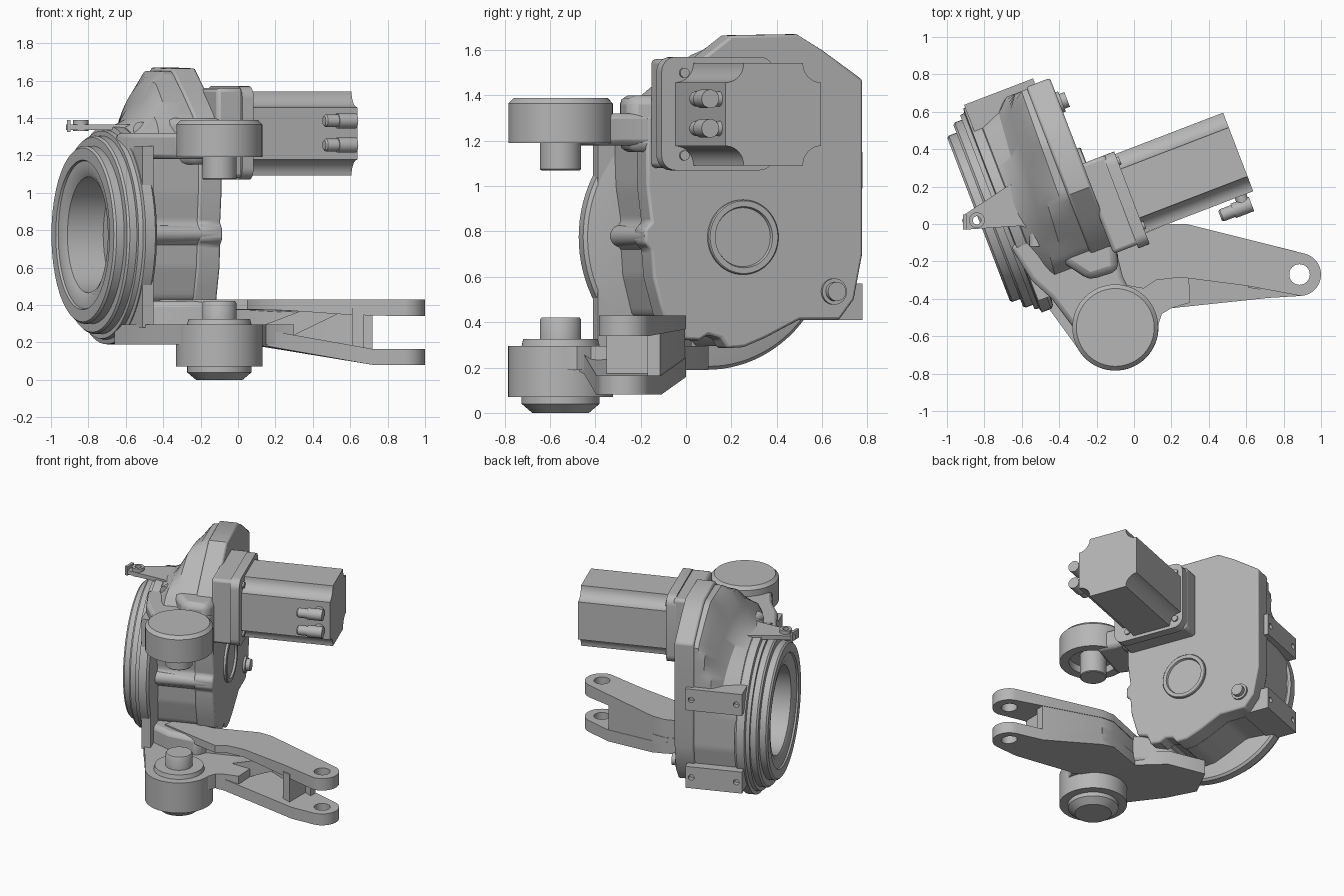
import bpy, bmesh, math
from mathutils import Vector

if "Cube" in bpy.data.objects:
    bpy.data.objects.remove(bpy.data.objects["Cube"])

mat = bpy.data.materials.new("cast grey metal")
mat.use_nodes = True
GREY = (0.47, 0.47, 0.47, 1)
mat.diffuse_color = GREY
mat.node_tree.nodes["Principled BSDF"].inputs["Base Color"].default_value = GREY

TURN = math.radians(21)   # the gearbox and motor axis is turned about z
AXIS_V, AXIS_Z = 0.32, 0.775


def shade(ob):
    bpy.ops.object.select_all(action='DESELECT')
    ob.select_set(True)
    bpy.context.view_layer.objects.active = ob
    bpy.ops.object.shade_smooth_by_angle(angle=math.radians(32))


def finish(name, bm, turned=False, bevel=0.0):
    bmesh.ops.remove_doubles(bm, verts=bm.verts, dist=1e-5)
    bmesh.ops.recalc_face_normals(bm, faces=bm.faces)
    me = bpy.data.meshes.new(name)
    bm.to_mesh(me)
    bm.free()
    ob = bpy.data.objects.new(name, me)
    bpy.context.collection.objects.link(ob)
    me.materials.append(mat)
    if turned:
        ob.rotation_euler.z = TURN
    shade(ob)
    if bevel:
        m = ob.modifiers.new("edge", 'BEVEL')
        m.width, m.segments, m.limit_method = bevel, 2, 'ANGLE'
        m.angle_limit = math.radians(40)
    return ob


def place(axis, a, b, h):
    """Point (a, b) of a profile at height h along the chosen axis."""
    return {'z': (a, b, h), 'x': (h, a, b), 'y': (a, h, b)}[axis]


def skin(bm, rings, caps=True):
    vs = [[bm.verts.new(p) for p in r] for r in rings]
    n = len(vs[0])
    for r, s in zip(vs, vs[1:]):
        for i in range(n):
            j = (i + 1) % n
            bm.faces.new((r[i], r[j], s[j], s[i]))
    if caps:
        bm.faces.new(vs[0])
        bm.faces.new(vs[-1])


def prism(name, pts, lo, hi, axis='z', turned=False, bevel=0.0):
    """Extruded outline; lo and hi may be functions of the point's x."""
    f = lambda h, p: h(p[0]) if callable(h) else h
    bm = bmesh.new()
    skin(bm, [[place(axis, *p, f(h, p)) for p in pts] for h in (lo, hi)])
    return finish(name, bm, turned, bevel)


def lathe(name, profile, centre, axis='z', turned=False, n=64, caps=True):
    """Turned part from (height, radius) pairs."""
    bm = bmesh.new()
    skin(bm, [[place(axis, centre[0] + r * math.cos(2 * math.pi * i / n),
                     centre[1] + r * math.sin(2 * math.pi * i / n), h)
               for i in range(n)] for h, r in profile], caps)
    return finish(name, bm, turned)


def drill(ob, holes, r, lo, hi, axis='z', turned=False):
    for c in holes:
        cutter = lathe("hole_cutter", [(lo, r), (hi, r)], c, axis, turned, 32)
        cutter.hide_render = True
        m = ob.modifiers.new("hole", 'BOOLEAN')
        m.object, m.solver = cutter, 'EXACT'
        bpy.context.view_layer.objects.active = ob
        bpy.ops.object.modifier_apply(modifier=m.name)
        bpy.data.objects.remove(cutter)
    shade(ob)


def rect(a0, a1, b0, b1):
    return [(a0, b0), (a1, b0), (a1, b1), (a0, b1)]


def arc(c, r, a0, a1, n=10):
    return [(c[0] + r * math.cos(math.radians(a0 + (a1 - a0) * i / n)),
             c[1] + r * math.sin(math.radians(a0 + (a1 - a0) * i / n))) for i in range(n + 1)]


# Gearbox cover
outline = [(0.27, 1.665), (0.58, 1.67), (0.70, 1.60), (0.89, 1.47), (0.89, 0.70), (0.85, 0.50),
           (0.78, 0.41), (0.59, 0.41), (0.43, 0.33), (0.33, 0.29), (0.25, 0.285), (0.22, 0.33),
           (0.16, 0.345), (0.12, 0.32), (0.05, 0.325), (0.02, 0.40), (-0.05, 0.42), (-0.07, 0.49),
           (-0.10, 0.60), (-0.11, 0.72), (-0.14, 0.75), (-0.14, 0.81), (-0.11, 0.84),
           (-0.13, 1.00), (-0.13, 1.30), (-0.05, 1.42), (0.10, 1.54)]
prism("gearbox_cover", outline, -0.275, -0.14, 'x', True, 0.012)


def reach(ang):
    """Distance from the hub axis to the cover outline in one direction."""
    d = Vector((math.cos(ang), math.sin(ang)))
    best = 0.0
    for p, q in zip(outline, outline[1:] + outline[:1]):
        a = Vector((p[0] - AXIS_V, p[1] - AXIS_Z))
        e = Vector((q[0] - p[0], q[1] - p[1]))
        det = d.x * e.y - d.y * e.x
        if abs(det) > 1e-9:
            t = (a.x * e.y - a.y * e.x) / det
            s = (a.x * d.y - a.y * d.x) / det
            if t > 0 and -1e-6 <= s <= 1 + 1e-6:
                best = max(best, t)
    return best


# Housing fairing from the cover down to the round hub, shorter at the rear
bm = bmesh.new()
rings = []
for u, cap, skew in ((-0.265, 2, 0), (-0.32, 0.92, 0.02), (-0.39, 0.82, 0.06), (-0.45, 0.71, 0.07),
                     (-0.51, 0.62, 0.06), (-0.57, 0.585, 0), (-0.58, 0.5, 0)):
    rings.append([])
    for i in range(144):
        a = 2 * math.pi * i / 144
        r = min(0.98 * reach(a), cap)
        rings[-1].append((u + skew * math.cos(a), AXIS_V + r * math.cos(a), AXIS_Z + r * math.sin(a)))
skin(bm, rings, False)
finish("housing_fairing", bm, True)

# Hub with stepped rings and an open bore
hub = [(-0.35, 0.001), (-0.35, 0.31), (-0.735, 0.31), (-0.755, 0.345), (-0.755, 0.395), (-0.767, 0.40),
       (-0.767, 0.465), (-0.755, 0.476), (-0.712, 0.476), (-0.712, 0.52), (-0.70, 0.53), (-0.66, 0.53),
       (-0.66, 0.555), (-0.635, 0.56), (-0.63, 0.585), (-0.575, 0.585), (-0.56, 0.57), (-0.53, 0.40)]
lathe("hub", hub, (AXIS_V, AXIS_Z), 'x', True, 96)

# Cover details
lathe("cover_ring", [(-0.15, 0.165), (-0.125, 0.165), (-0.12, 0.16), (-0.12, 0.135), (-0.135, 0.13),
                     (-0.135, 0.001)], (AXIS_V, AXIS_Z), 'x', True)
lathe("cover_plug", [(-0.15, 0.058), (-0.125, 0.058), (-0.125, 0.042), (-0.095, 0.042)],
      (0.75, 0.535), 'x', True, 32)
lathe("front_rib", [(-0.57, 0.05), (-0.15, 0.04)], (-0.10, 0.78), 'x', True, 24)

# Rear mounting blocks
for label, z in (("lower", 0.41), ("upper", 0.99)):
    block = prism(label + "_mount_block", rect(-0.62, -0.225, z, z + 0.16), 0.72, 0.92, 'y', True)
    drill(block, [(-0.58, z + 0.08), (-0.265, z + 0.08)], 0.02, 0.88, 1.0, 'y', True)

# Motor mount and flange
prism("motor_mount", rect(-0.11, 0.40, 1.08, 1.56), -0.16, -0.01, 'x', True, 0.02)
corners = [((0.335, 1.505), 0), ((-0.065, 1.505), 90), ((-0.065, 1.135), 180), ((0.335, 1.135), 270)]
prism("motor_flange", [p for c, a in corners for p in arc(c, 0.065, a, a + 90, 6)], -0.025, 0.04, 'x', True)

# Motor body with hollow corners
mv, mz, half, notch = 0.16, 1.317, 0.225, 0.085
body = []
for sv, sz, a in ((1, 1, 270), (-1, 1, 360), (-1, -1, 90), (1, -1, 180)):
    body += arc((mv + sv * half, mz + sz * half), notch, a, a - 90, 8)
prism("motor_body", body, 0.0, 0.658, 'x', True)
for v in (-0.025, 0.345):
    for z in (1.135, 1.5):
        lathe("flange_screw", [(0.03, 0.022), (0.052, 0.022)], (v, z), 'x', True, 16)

# Motor cable connectors
for z in (1.255, 1.385):
    lathe("connector_plug", [(0.445, 0.026), (0.455, 0.034), (0.52, 0.034), (0.52, 0.041), (0.625, 0.041)],
          (-0.125, z), 'x', True, 24)
    lathe("connector_stub", [(-0.125, 0.033), (-0.04, 0.033)], (0.585, z), 'y', True, 24)

# Steering pivots
PIN = (-0.10, -0.553)
lathe("upper_pivot", [(1.24, 0.001), (1.24, 0.16), (1.19, 0.165), (1.19, 0.23), (1.365, 0.23),
                      (1.388, 0.208), (1.388, 0.001)], PIN)
lathe("upper_pin", [(1.07, 0.085), (1.075, 0.091), (1.25, 0.091)], PIN)
lathe("lower_pivot", [(0.0, 0.125), (0.04, 0.172), (0.07, 0.172), (0.07, 0.231), (0.295, 0.231),
                      (0.295, 0.172), (0.325, 0.165), (0.325, 0.001)], PIN)
lathe("lower_pin", [(0.30, 0.091), (0.41, 0.091), (0.42, 0.085)], PIN)

# Yoke arms from the hub to the pivots
prism("upper_yoke", [(-0.66, -0.12), (-0.55, -0.30), (-0.44, -0.40), (-0.32, -0.56), (0.0, -0.40),
                     (-0.06, -0.28), (-0.10, -0.12), (-0.35, 0.05)], 1.18, 1.32, bevel=0.025)
prism("upper_yoke_shoulder", [(-0.42, -0.18), (-0.24, -0.30), (-0.08, -0.25), (-0.10, -0.08),
                              (-0.35, 0.05)], 1.15, 1.40, bevel=0.04)
prism("lower_yoke", [(-0.66, -0.12), (-0.55, -0.33), (-0.45, -0.46), (-0.29, -0.68), (0.0, -0.72),
                     (0.13, -0.54), (0.15, -0.48), (0.20, -0.45), (0.30, -0.42), (0.28, 0.0),
                     (0.18, 0.0), (-0.10, -0.12), (-0.27, 0.04), (-0.55, 0.10)], 0.19, 0.295)
prism("lower_yoke_shoulder", [(-0.64, -0.08), (-0.52, -0.30), (-0.34, -0.34), (-0.12, -0.31),
                              (-0.06, -0.12), (-0.30, 0.03)], 0.22, 0.42, bevel=0.03)

# Web joining the hub to both yoke arms
prism("yoke_web", rect(-0.20, 0.0, 0.28, 1.25), -0.625, -0.56, 'x', True)

# Steering arm: top plate, sloping bottom plate, back wall and fork
EYE = (0.885, -0.27)
end = arc(EYE, 0.115, -86, 76, 16)
under = lambda x: 0.19 - 0.11 * min(max((x - 0.1) / 0.62, 0), 1)
back = [(0.28, 0.0), (0.18, 0.0), (-0.12, -0.12)]
top = prism("arm_top_plate", end + back + [(-0.40, -0.15), (-0.42, -0.26), (-0.15, -0.31),
            (0.05, -0.345), (0.12, -0.30), (0.25, -0.285), (0.60, -0.33)],
            lambda x: 0.375 - 0.035 * min(max((x - 0.2) / 0.5, 0), 1), 0.43)
low = prism("arm_bottom_plate", end + [(0.72, -0.11)] + back + [(0.05, -0.40), (0.15, -0.47),
            (0.20, -0.45), (0.72, -0.395)], under, lambda x: under(x) + 0.085)
for plate in (top, low):
    drill(plate, [EYE], 0.055, 0.0, 0.6)
prism("arm_back_wall", [(-0.12, -0.125), (0.18, -0.004), (0.28, -0.004), (0.72, -0.114), (0.72, -0.17),
                        (0.27, -0.10), (-0.10, -0.24)], lambda x: under(x) + 0.01, 0.42)
prism("arm_fork_web", [(0.61, -0.34), (0.67, -0.35), (0.67, -0.12), (0.61, -0.12)], 0.12, 0.38)
prism("arm_diagonal_rib", [(0.13, 0.20), (0.22, 0.20), (0.55, 0.36), (0.42, 0.40), (0.13, 0.29)],
      -0.28, -0.10, 'y')

# Sensor bracket with a small eye
bracket = prism("sensor_bracket", [(-0.92, 0.02), (-0.90, 0.055), (-0.65, 0.22), (-0.50, 0.12),
                                   (-0.50, -0.05), (-0.60, -0.01), (-0.90, -0.03)], 1.335, 1.365)
drill(bracket, [(-0.84, 0.02)], 0.022, 1.2, 1.5)
lathe("sensor_eye", [(1.33, 0.022), (1.33, 0.042), (1.39, 0.042), (1.39, 0.022), (1.33, 0.022)],
      (-0.84, 0.02), 'z', n=32, caps=False)
prism("sensor_tab", rect(-0.915, -0.895, -0.03, 0.05), 1.325, 1.39)
lathe("sensor_screw", [(-0.12, 0.04), (0.1, 0.04)], (-0.52, 1.34), 'y', n=24)
